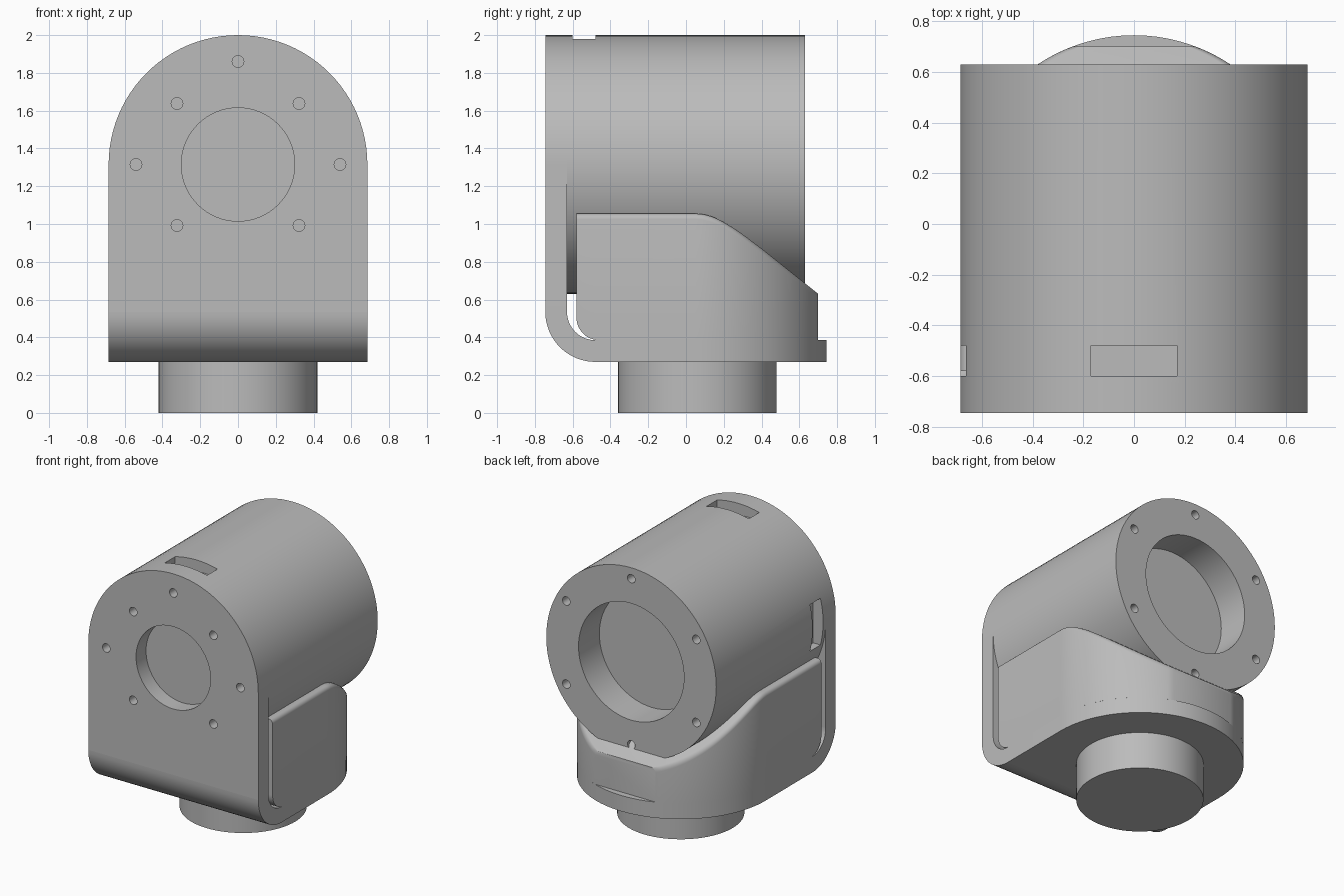
import bpy, bmesh
from math import sin, cos, pi, radians

cube = bpy.data.objects.get("Cube")
if cube:
    bpy.data.objects.remove(cube)

grey = bpy.data.materials.new("plain grey")
grey.use_nodes = True
grey.diffuse_color = (0.5, 0.5, 0.5, 1)
grey.node_tree.nodes["Principled BSDF"].inputs["Base Color"].default_value = (0.5, 0.5, 0.5, 1)

R = 0.685        # barrel and base radius
AXIS_Z = 1.315   # height of the barrel axis
BASE_Y = 0.06    # centre of the round base
FRONT, INNER, REAR = -0.745, -0.63, 0.63
BOTTOM, FLOOR = 0.27, 0.385


def arc(cx, cy, r, a0, a1, n):
    return [(cx + r * cos(radians(a0 + (a1 - a0) * i / n)),
             cy + r * sin(radians(a0 + (a1 - a0) * i / n))) for i in range(n + 1)]


def circle(cx, cy, r, n=96):
    return arc(cx, cy, r, 0, 360, n)[:-1]


def finish(name, bm):
    bmesh.ops.recalc_face_normals(bm, faces=bm.faces)
    mesh = bpy.data.meshes.new(name)
    bm.to_mesh(mesh)
    bm.free()
    mesh.materials.append(grey)
    obj = bpy.data.objects.new(name, mesh)
    bpy.context.collection.objects.link(obj)
    return obj


def prism(name, outline, axis, lo, hi):
    """Extrude a flat outline along one axis."""
    place = {"x": lambda u, v, t: (t, u, v),
             "y": lambda u, v, t: (u, t, v),
             "z": lambda u, v, t: (u, v, t)}[axis]
    bm = bmesh.new()
    loft(bm, [[place(u, v, t) for u, v in outline] for t in (lo, hi)])
    return finish(name, bm)


def loft(bm, sections):
    rings = [[bm.verts.new(p) for p in s] for s in sections]
    n = len(rings[0])
    for a, b in zip(rings, rings[1:]):
        for i in range(n):
            j = (i + 1) % n
            bm.faces.new((a[i], a[j], b[j], b[i]))
    bm.faces.new(rings[0])
    bm.faces.new(rings[-1])


def box(u0, u1, v0, v1):
    return [(u0, v0), (u1, v0), (u1, v1), (u0, v1)]


def select_only(obj):
    bpy.ops.object.select_all(action="DESELECT")
    obj.select_set(True)
    bpy.context.view_layer.objects.active = obj


def cut(obj, cutters):
    select_only(obj)
    for cutter in cutters:
        mod = obj.modifiers.new("cut", "BOOLEAN")
        mod.operation, mod.solver, mod.object = "DIFFERENCE", "EXACT", cutter
        bpy.ops.object.modifier_apply(modifier=mod.name)
        bpy.data.objects.remove(cutter)


# Front plate: straight sides and a round top, pierced by a port and screw holes
plate = prism("front_plate", arc(0, AXIS_Z, R, 0, 180, 48) + [(-R, 0.535), (R, 0.535)],
              "y", FRONT, INNER)
spots = [(0, 0.545)] + [(s * x, z) for s in (-1, 1)
                        for x, z in ((0.323, 0.323), (0.54, 0), (0.323, -0.323))]
holes = [prism("cutter", circle(x, AXIS_Z + z, 0.031, 20), "y", -1, -0.5) for x, z in spots]
cut(plate, [prism("cutter", circle(0, AXIS_Z, 0.3, 64), "y", -1, -0.5)] + holes)

# Curved bend joining the front plate to the base
bend = prism("plate_bend", arc(-0.48, 0.535, 0.265, 180, 270, 16)
             + arc(-0.48, 0.535, 0.15, 270, 180, 16), "x", -R, R)

# Base plate with a round rear end, and the round foot below it
base = prism("base_plate", arc(0, BASE_Y, R, 0, 180, 48) + [(-R, -0.48), (R, -0.48)],
             "z", BOTTOM, FLOOR)
foot = prism("foot", circle(0, BASE_Y, 0.42), "z", 0, BOTTOM)

# Barrel with a rear bore, rear screw holes and two slots
barrel = prism("barrel", circle(0, AXIS_Z, R), "y", INNER, REAR)
cutters = [prism("cutter", circle(0, AXIS_Z, 0.425, 72), "y", REAR - 0.24, 1)]
cutters += [prism("cutter", circle(0.605 * sin(k * pi / 3), AXIS_Z + 0.605 * cos(k * pi / 3), 0.031, 20),
                  "y", REAR - 0.1, 1) for k in range(6)]
cutters.append(prism("cutter", box(-0.17, 0.17, -0.6, -0.48), "z", 1.92, 2.2))
cutters.append(prism("cutter", box(-0.6, -0.48, AXIS_Z - 0.17, AXIS_Z + 0.17), "x", -0.9, -0.605))
cut(barrel, cutters)

# Saddle holding the barrel: cross-sections lofted from front to back
SLOPE = [(0.05, 1.055), (0.09, 1.052), (0.13, 1.042), (0.17, 1.026), (0.21, 1.004),
         (0.26, 0.973), (0.31, 0.938), (0.4, 0.87), (0.7, 0.63)]


def top_height(y):
    if y <= SLOPE[0][0]:
        return SLOPE[0][1]
    for (y0, z0), (y1, z1) in zip(SLOPE, SLOPE[1:]):
        if y <= y1:
            return z0 + (z1 - z0) * (y - y0) / (y1 - y0)
    return SLOPE[-1][1]


def half_width(y):
    return R if y < BASE_Y else (R * R - (y - BASE_Y) ** 2) ** 0.5


def saddle_section(y, low):
    w, top, r = half_width(y), top_height(y), 0.03
    right = arc(w - r, top - r, r, 0, 90, 5)
    left = [(-x, z) for x, z in reversed(right)]
    return [(x, y, z) for x, z in [(w, low)] + right + left + [(-w, low)]]


lower_corner = arc(-0.46, 0.505, 0.12, 180, 270, 12)
stations = lower_corner + [(0.05 + 0.65 * i / 40, FLOOR) for i in range(41)]
bm = bmesh.new()
loft(bm, [saddle_section(y, low) for y, low in stations])
saddle = finish("saddle", bm)

# Smooth the curved walls, keep hard edges
for obj in (plate, bend, base, foot, barrel, saddle):
    select_only(obj)
    bpy.ops.object.shade_smooth_by_angle(angle=radians(30))
